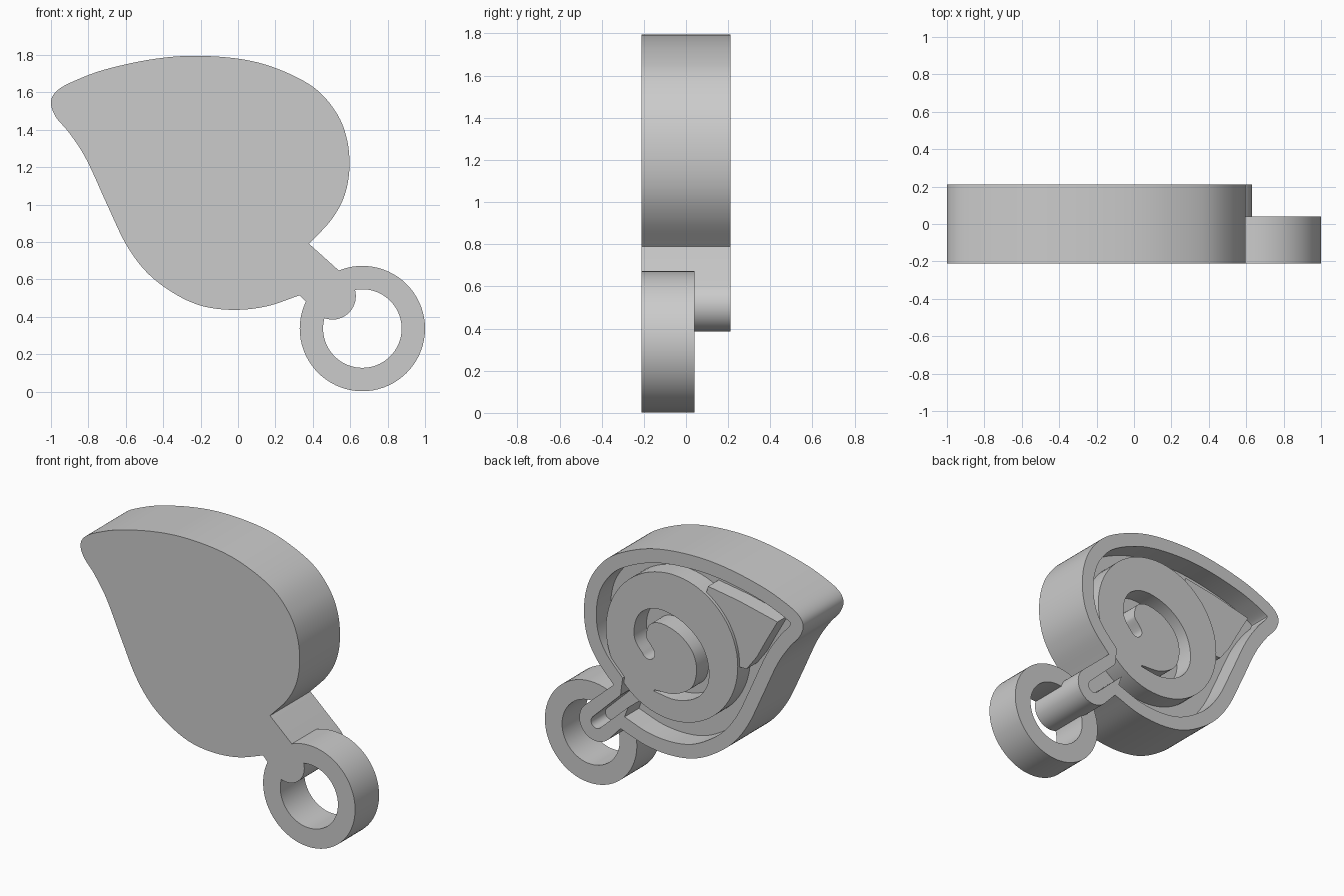
import bpy, bmesh, math
from mathutils import Vector

cube = bpy.data.objects.get("Cube")
if cube:
    bpy.data.objects.remove(cube)

FRONT, BACK, FLOOR, RIM = -0.21, 0.21, 0.06, 0.09

grey = bpy.data.materials.new("plain_grey")
grey.use_nodes = True
grey.diffuse_color = (0.6, 0.6, 0.6, 1)
grey.node_tree.nodes["Principled BSDF"].inputs["Base Color"].default_value = (0.6, 0.6, 0.6, 1)


def spline(points, steps=8):
    """Smooth open path through the points."""
    p = [Vector(q) for q in points]
    p = [2 * p[0] - p[1]] + p + [2 * p[-1] - p[-2]]
    path = []
    for a, b, c, d in zip(p, p[1:], p[2:], p[3:]):
        for i in range(steps):
            t = i / steps
            path.append(0.5 * (2 * b + (c - a) * t + (2 * a - 5 * b + 4 * c - d) * t ** 2
                               + (3 * b - a - 3 * c + d) * t ** 3))
    return path + [p[-2]]


def normals(path):
    out = []
    for i in range(len(path)):
        t = (path[min(i + 1, len(path) - 1)] - path[max(i - 1, 0)]).normalized()
        out.append(Vector((-t.y, t.x)))
    return out


def arc(centre, r, start, end, n=24):
    return [Vector((centre[0] + r * math.cos(start + (end - start) * i / n),
                    centre[1] + r * math.sin(start + (end - start) * i / n))) for i in range(n + 1)]


def circle(centre, r):
    return arc(centre, r, 0, math.tau, 72)[:-1]


def solid(name, outline, y0, y1, hole=None, floor=None):
    """Extruded x-z outline; the hole is a pocket down to floor, or passes through."""
    bm = bmesh.new()

    def loop(points, y):
        verts = [bm.verts.new((p[0], y, p[1])) for p in points]
        return verts, [bm.edges.new((a, b)) for a, b in zip(verts, verts[1:] + verts[:1])]

    def wall(a, b):
        for i in range(len(a)):
            bm.faces.new((a[i - 1], a[i], b[i], b[i - 1]))

    def cap(edges):
        bmesh.ops.triangle_fill(bm, edges=edges, use_beauty=True, normal=(0, -1, 0))

    front, front_edges = loop(outline, y0)
    back, back_edges = loop(outline, y1)
    if hole:
        top, top_edges = loop(hole, y1)
        bottom, bottom_edges = loop(hole, y0 if floor is None else floor)
        back_edges += top_edges
        if floor is None:
            front_edges += bottom_edges
        else:
            cap(bottom_edges)
    cap(front_edges)
    cap(back_edges)
    wall(front, back)
    if hole:
        wall(top, bottom)
    bmesh.ops.recalc_face_normals(bm, faces=bm.faces)
    mesh = bpy.data.meshes.new(name)
    bm.to_mesh(mesh)
    bm.free()
    mesh.materials.append(grey)
    obj = bpy.data.objects.new(name, mesh)
    bpy.context.collection.objects.link(obj)
    return obj


# Leaf outline, from the upper stem joint around to the lower one
edge = spline([(.38, .79), (.5, .92), (.57, 1.05), (.596, 1.2), (.58, 1.36), (.52, 1.5),
               (.4, 1.63), (.2, 1.73), (0, 1.78), (-.25, 1.795), (-.47, 1.775), (-.7, 1.725),
               (-.85, 1.672), (-.96, 1.615), (-1, 1.55), (-.975, 1.47), (-.9, 1.38),
               (-.81, 1.24), (-.7, 1.0), (-.6, .79), (-.49, .64), (-.35, .53), (-.2, .46),
               (-.03, .437), (.15, .455), (.33, .515)])
inset = [p + n * RIM for p, n in zip(edge, normals(edge))]
inset = [p for p in inset if min((p - q).length for q in edge) > RIM * .98]

# Shell: leaf with a round-ended stem, hollow at the back with a slot along the stem
stem_end, tilt, quarter = (.505, .51), -.757, math.pi / 2
stem = arc(stem_end, .125, tilt - quarter, tilt + quarter)
slot = [(.275, .67)] + arc(stem_end, .04, tilt - quarter, tilt + quarter, 12) + [(.33, .735)]
shell = solid("leaf_shell", edge + stem, FRONT, BACK, inset + slot, FLOOR)

# Round boss with a spiral groove
path = spline([(.14, 1.06), (.2, 1.15), (.17, 1.27), (.06, 1.32), (-.1, 1.28), (-.22, 1.17),
               (-.255, 1.02), (-.2, .89), (-.06, .82), (.1, .82)])
last = len(path) - 1
side = [n * .045 * min(1, .1 + 3 * (1 - i / last)) for i, n in enumerate(normals(path))]
start = math.atan2(side[0].y, side[0].x)
end_cap = arc(path[0], .045, start, start + math.pi, 10)[1:-1]
groove = [p + s for p, s in zip(path, side)] + [p - s for p, s in zip(path, side)][::-1] + end_cap[::-1]
disc = solid("spiral_disc", circle((-.03, 1.14), .48), FLOOR - .02, .19, groove, FLOOR)

# Raised wedge in the leaf tip
wedge = solid("tip_wedge", [(-.28, 1.6), (-.5, 1.565), (-.785, 1.5), (-.7, 1.35), (-.635, 1.23),
                            (-.56, 1.13), (-.48, 1.13), (-.38, 1.4), (-.26, 1.53)], FLOOR - .02, .17)

# Hanging ring
ring = solid("hanging_ring", circle((.665, .337), .335), FRONT, .04, circle((.665, .337), .21))

bpy.ops.object.select_all(action='DESELECT')
for obj in (shell, disc, wedge, ring):
    obj.select_set(True)
bpy.context.view_layer.objects.active = shell
bpy.ops.object.shade_smooth_by_angle(angle=math.radians(30))
